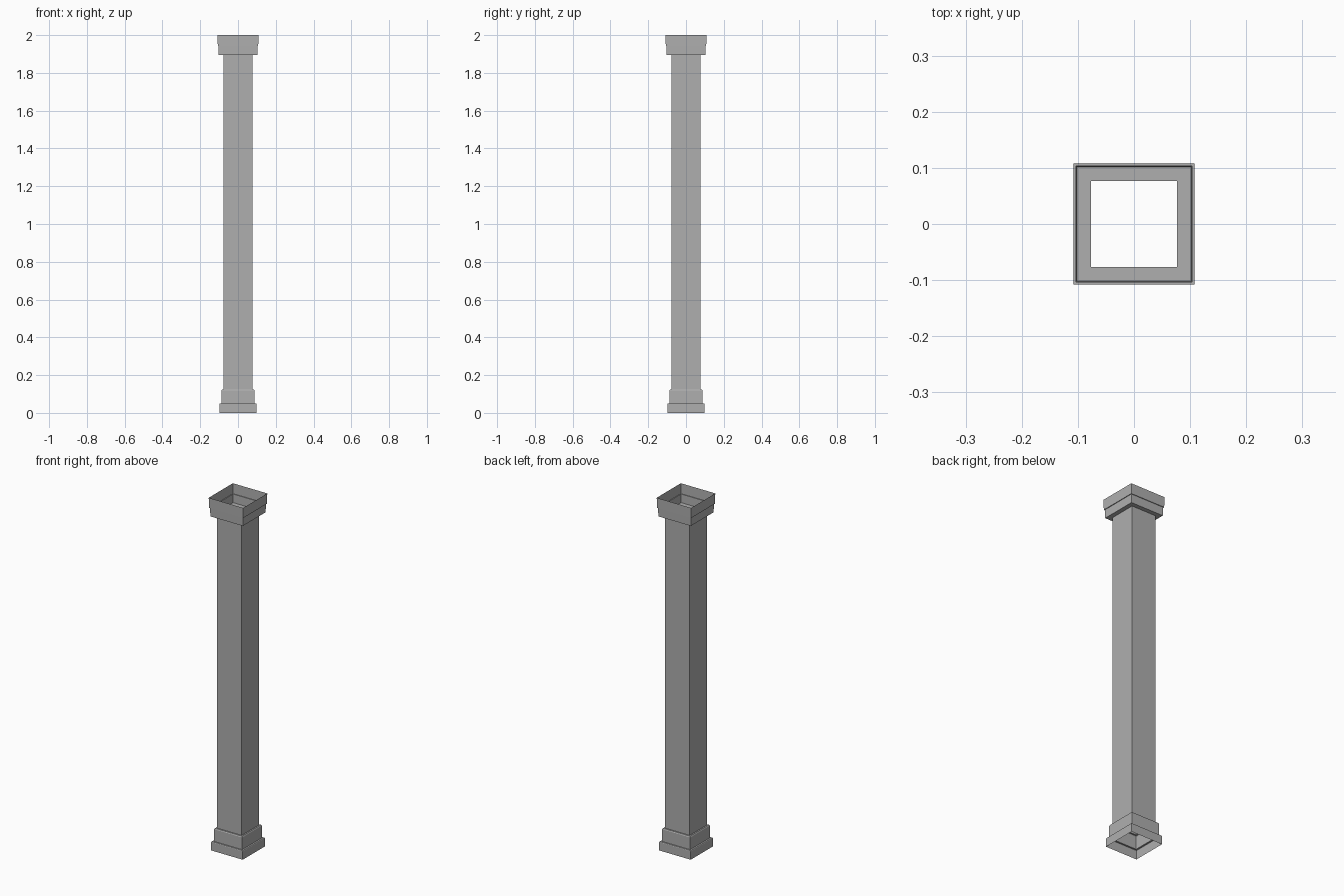
import bpy, bmesh

if "Cube" in bpy.data.objects:
    bpy.data.objects.remove(bpy.data.objects["Cube"])

# Dark grey finish shared by all parts
grey = bpy.data.materials.new("dark_grey")
grey.diffuse_color = (0.43, 0.43, 0.43, 1)
grey.use_nodes = True
grey.node_tree.nodes["Principled BSDF"].inputs["Base Color"].default_value = grey.diffuse_color


def square_sleeve(name, profile):
    """Loft open square rings through (half_width, z) profile points."""
    bm = bmesh.new()
    rings = [[bm.verts.new((sx * r, sy * r, z))
              for sx, sy in ((-1, -1), (1, -1), (1, 1), (-1, 1))]
             for r, z in profile]
    for low, high in zip(rings, rings[1:]):
        for i in range(4):
            j = (i + 1) % 4
            bm.faces.new((low[i], low[j], high[j], high[i]))
    mesh = bpy.data.meshes.new(name)
    bm.to_mesh(mesh)
    bm.free()
    mesh.materials.append(grey)
    obj = bpy.data.objects.new(name, mesh)
    bpy.context.collection.objects.link(obj)
    return obj


# Stepped base with small chamfers, open underneath
square_sleeve("column_base", [(0.099, 0), (0.099, 0.047), (0.097, 0.05),
                              (0.088, 0.05), (0.088, 0.119), (0.085, 0.124),
                              (0.077, 0.124)])
# Plain hollow shaft
square_sleeve("column_shaft", [(0.077, 0.124), (0.077, 1.894)])
# Flared two-step capital, open on top
square_sleeve("column_capital", [(0.077, 1.894), (0.102, 1.894), (0.103, 1.942),
                                 (0.107, 1.942), (0.108, 2.0)])
